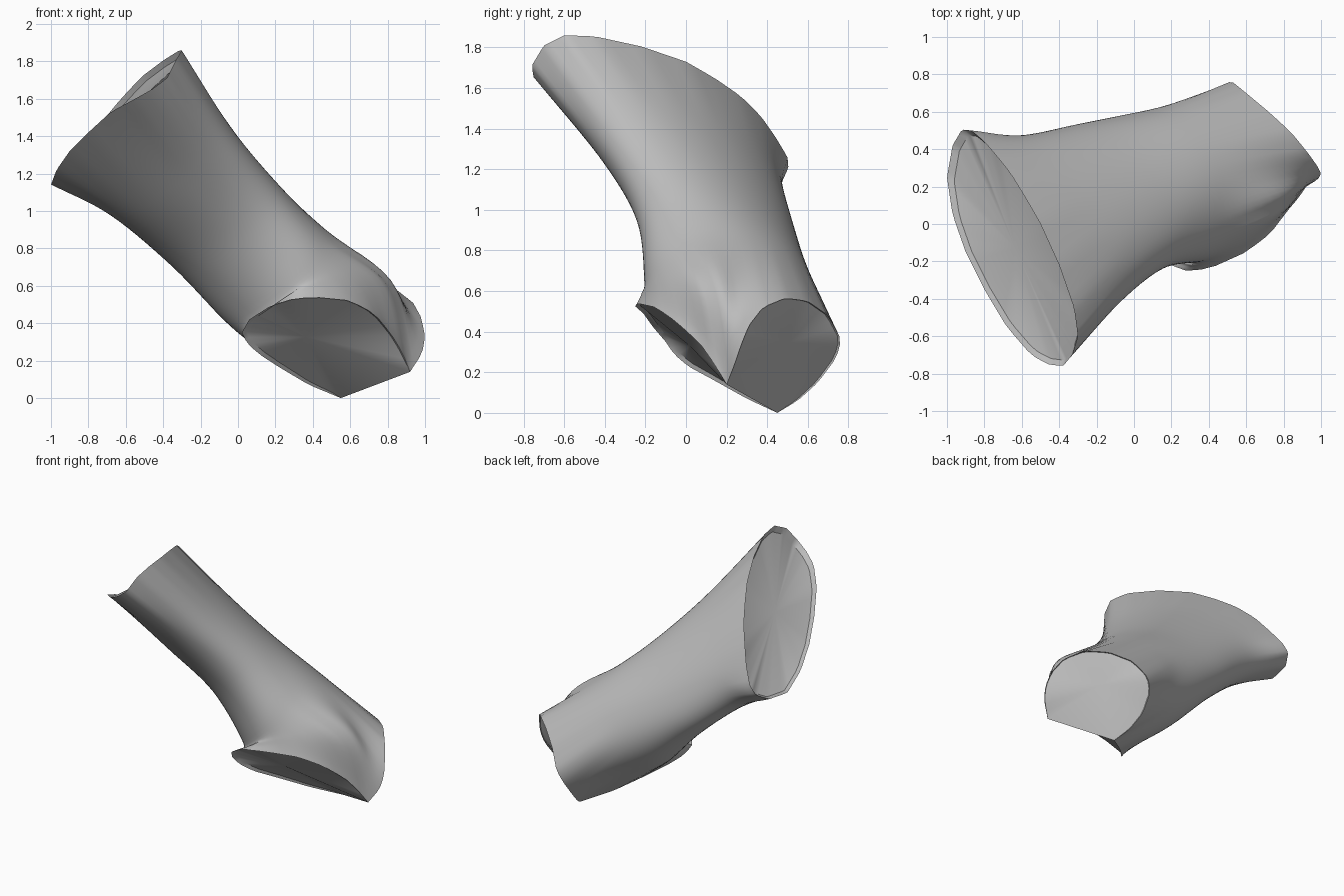
import bpy, bmesh, math
from mathutils import Vector as V

if "Cube" in bpy.data.objects:
    bpy.data.objects.remove(bpy.data.objects["Cube"])

N = 72        # points round the sleeve
STEPS = 7     # rings between key sections
START = math.radians(-35)
U, W = V((-.3, .954, 0)), V((.658, .207, .724))   # section axes

# flared upper rim
top_rim = [(-.87, .5, 1.26), (-.8, .44, 1.36), (-.74, .37, 1.46), (-.66, .27, 1.56), (-.58, .14, 1.65),
           (-.5, 0, 1.73), (-.4, -.22, 1.805), (-.32, -.45, 1.855), (-.3, -.6, 1.86),
           (-.33, -.7, 1.81), (-.38, -.76, 1.71), (-.46, -.75, 1.65), (-.55, -.7, 1.6),
           (-.68, -.55, 1.53), (-.8, -.35, 1.42), (-.9, -.15, 1.32), (-.97, .05, 1.22),
           (-1, .25, 1.14), (-.97, .42, 1.15), (-.92, .505, 1.2)]
# lower end: side mouth, then front mouth, meeting at two corners
side_rim = [(.55, .45, 0), (.5, .55, .06), (.47, .65, .15), (.48, .74, .27), (.52, .765, .36),
            (.6, .7, .48), (.72, .6, .55), (.84, .49, .565), (.93, .38, .52), (.98, .31, .43),
            (1, .27, .33), (.985, .24, .24), (.92, .2, .14)]
front_right = [(.92, .2, .14), (.88, .14, .24), (.82, .07, .34), (.73, -.05, .45), (.6, -.15, .52),
               (.4, -.24, .54), (.28, -.25, .525)]
front_top = [(.28, -.25, .525), (.17, -.21, .49), (.06, -.16, .42), (.02, -.1, .35)]
front_left = [(.02, -.1, .35), (.05, -.06, .29), (.12, .01, .23), (.22, .13, .165),
              (.38, .3, .07), (.55, .45, 0)]


def by_length(points, count):
    """Even samples along a polyline, without the last point."""
    pts = [V(p) for p in points]
    total = sum((b - a).length for a, b in zip(pts, pts[1:]))
    out = []
    for i in range(count):
        d = total * i / count
        for a, b in zip(pts, pts[1:]):
            seg = (b - a).length
            if d <= seg:
                out.append(a.lerp(b, d / seg))
                break
            d -= seg
    return out


def root(a, b, c):
    """Square root of the symmetric matrix (a b; b c) that describes a tilted ellipse."""
    s = math.sqrt(a * c - b * b)
    t = math.sqrt(a + c + 2 * s)
    return (a + s) / t, b / t, (c + s) / t


def by_angle(points, centre, shape):
    """Samples of a closed loop at even elliptical angles."""
    tau = 2 * math.pi
    p, q, r = root(*shape)
    data = []
    for pt in points:
        e = V(pt) - centre
        x, y = e.dot(U), e.dot(W)
        data.append(((math.atan2(p * y - q * x, r * x - q * y) - START) % tau, V(pt)))
    data.sort(key=lambda e: e[0])
    data = [(data[-1][0] - tau, data[-1][1])] + data + [(data[0][0] + tau, data[0][1])]
    out = []
    for i in range(N):
        t = tau * i / N
        for (t0, p0), (t1, p1) in zip(data, data[1:]):
            if t0 <= t <= t1:
                out.append(p0.lerp(p1, (t - t0) / max(t1 - t0, 1e-6)))
                break
    return out


def ellipse(centre, shape):
    p, q, r = root(*shape)
    out = []
    for i in range(N):
        t = START + 2 * math.pi * i / N
        x, y = math.cos(t), math.sin(t)
        out.append(V(centre) + U * (p * x + q * y) + W * (q * x + r * y))
    return out


def spline(p0, p1, p2, p3, t):
    return 0.5 * (2 * p1 + (p2 - p0) * t + (2 * p0 - 5 * p1 + 4 * p2 - p3) * t * t
                  + (3 * p1 - p0 - 3 * p2 + p3) * t ** 3)


def with_ends(keys):
    """Add mirrored control rings beyond both ends."""
    return ([[2 * a - b for a, b in zip(keys[0], keys[1])]] + keys
            + [[2 * a - b for a, b in zip(keys[-1], keys[-2])]])


def recessed_cap(bm, loop, inward, depth, inset, tapered):
    """Short inner wall and a nearly flat cap; tapered caps meet the rim at both ends."""
    mid = sum((v.co for v in loop), V()) / len(loop)
    n = len(loop)
    inner = []
    for i, v in enumerate(loop):
        k = math.sin(math.pi * i / (n - 1)) ** .5 if tapered and 0 < i < n - 1 else float(not tapered)
        inner.append(v if k == 0 else bm.verts.new(v.co.lerp(mid, inset * k) + inward * depth * k))
    hub = bm.verts.new(mid + inward * depth)
    for i in range(n):
        j = (i + 1) % n
        if not (tapered and j == 0):
            wall = []
            for v in (loop[i], loop[j], inner[j], inner[i]):
                if v not in wall:
                    wall.append(v)
            bm.faces.new(wall)
        bm.faces.new((inner[i], inner[j], hub))


# key sections from the flare down to the two mouths
split = 33
lower = (by_length(side_rim, split) + by_length(front_right, 12)
         + by_length(front_top, 11) + by_length(front_left, 16))
keys = [by_angle(top_rim, V((-.65, -.12, 1.5)), (.45, -.165, .15)),
        ellipse((-.36, .022, 1.213), (.258, -.088, .112)),
        ellipse((-.07, .147, .925), (.19, -.055, .1)),
        ellipse((.195, .2, .66), (.185, -.022, .12)),
        lower]

# fuller shoulder above the corner between the mouths
ctrl = with_ends(keys)
shoulder = []
for i in range(N):
    swell = math.exp(-((i - split) / 5) ** 2)
    shoulder.append(spline(*(ctrl[m][i] for m in range(3, 6)), ctrl[6][i], .5)
                    + V((.13, .04, .06)) * swell)
keys.insert(4, shoulder)
ctrl = with_ends(keys)

# sleeve surface
bm = bmesh.new()
rings = []
for k in range(len(keys) - 1):
    for s in range(STEPS):
        rings.append([spline(*(ctrl[k + m][i] for m in range(4)), s / STEPS) for i in range(N)])
rings.append(lower)
rings = [[bm.verts.new(p) for p in ring] for ring in rings]
for r0, r1 in zip(rings, rings[1:]):
    for i in range(N):
        j = (i + 1) % N
        bm.faces.new((r0[i], r0[j], r1[j], r1[i]))

# caps set just inside each opening
recessed_cap(bm, rings[0], V((.7, 0, -.7)), .03, .05, False)
recessed_cap(bm, rings[-1][:split + 1], V((-.6, -.62, .48)), .01, .02, True)
recessed_cap(bm, rings[-1][split:] + [rings[-1][0]], V((.08, .57, .82)), .02, .06, True)
bmesh.ops.recalc_face_normals(bm, faces=bm.faces[:])

mesh = bpy.data.meshes.new("sleeve")
bm.to_mesh(mesh)
bm.free()
sleeve = bpy.data.objects.new("sleeve", mesh)
bpy.context.collection.objects.link(sleeve)

grey = bpy.data.materials.new("plain grey")
grey.diffuse_color = (.5, .5, .5, 1)
grey.use_nodes = True
grey.node_tree.nodes["Principled BSDF"].inputs["Base Color"].default_value = grey.diffuse_color
mesh.materials.append(grey)

bpy.context.view_layer.objects.active = sleeve
sleeve.select_set(True)
bpy.ops.object.shade_smooth_by_angle(angle=math.radians(40))
